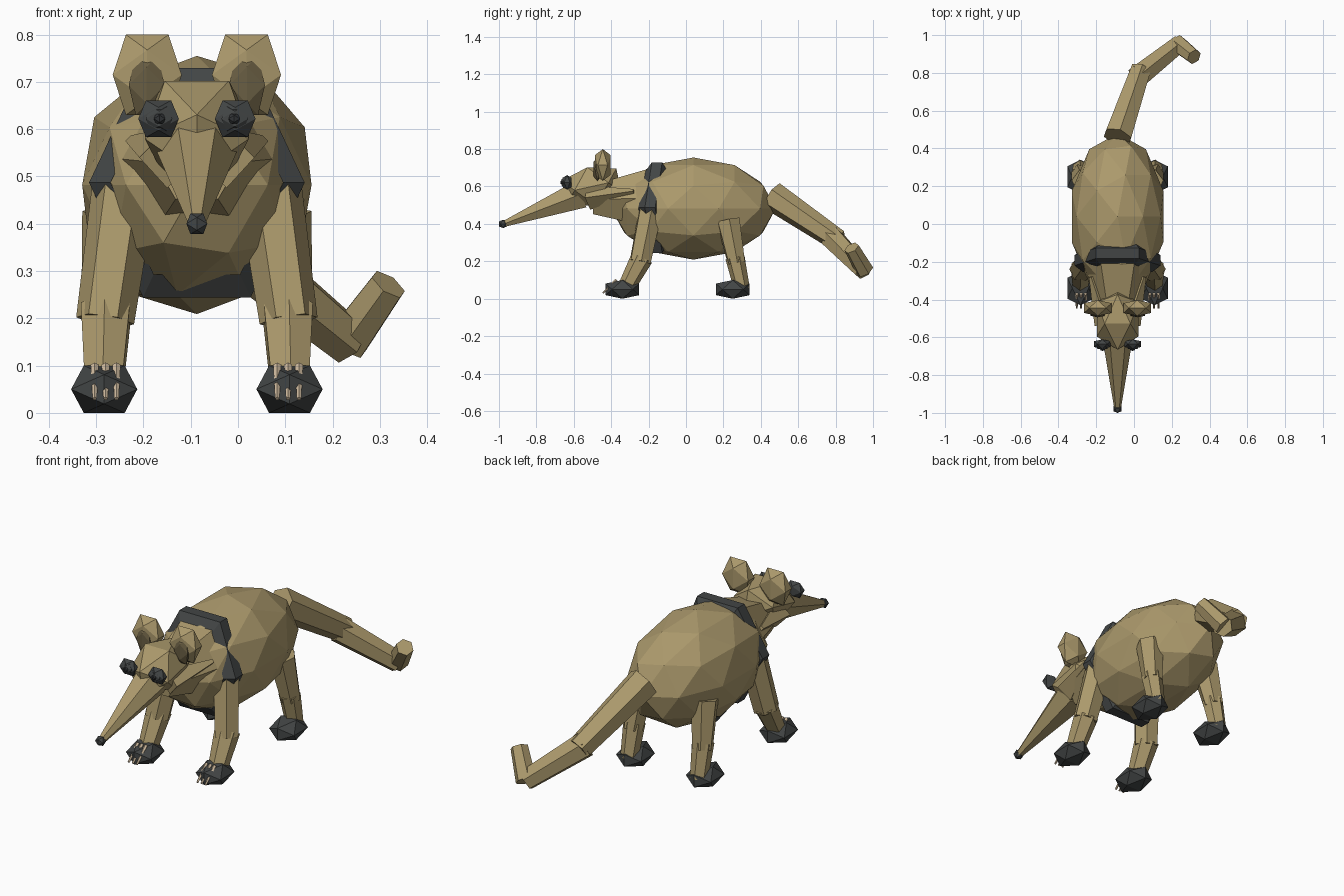
import bpy, bmesh, math
from mathutils import Vector, Matrix

old = bpy.data.objects.get("Cube")
if old:
    bpy.data.objects.remove(old, do_unlink=True)

MID = -0.087  # x of the animal's plane of symmetry


def material(name, color):
    m = bpy.data.materials.new(name)
    m.use_nodes = True
    m.diffuse_color = (*color, 1)
    bsdf = next(n for n in m.node_tree.nodes if n.type == 'BSDF_PRINCIPLED')
    bsdf.inputs["Base Color"].default_value = (*color, 1)
    bsdf.inputs["Roughness"].default_value = 0.9
    return m


FUR = material("tan_fur", (0.41, 0.32, 0.15))
INNER = material("dark_brown", (0.14, 0.11, 0.055))
DARK = material("charcoal", (0.055, 0.06, 0.06))
PUPIL = material("near_black", (0.03, 0.033, 0.036))
CLAW = material("pale_claw", (0.62, 0.49, 0.34))


def finish(name, bm, mat):
    bmesh.ops.recalc_face_normals(bm, faces=bm.faces)
    mesh = bpy.data.meshes.new(name)
    bm.to_mesh(mesh)
    bm.free()
    mesh.materials.append(mat)
    ob = bpy.data.objects.new(name, mesh)
    bpy.context.collection.objects.link(ob)
    return ob


def gem(name, center, radii, mat, pitch=0):
    """Twenty-sided solid with an edge along x at its top."""
    bm = bmesh.new()
    g = (math.sqrt(5) - 1) / 2
    for a in (-1, 1):
        for b in (-g, g):
            for co in ((b, 0, a), (0, a, b), (a, b, 0)):
                bm.verts.new(co)
    bmesh.ops.convex_hull(bm, input=bm.verts)
    place = (Matrix.Translation(center) @ Matrix.Rotation(pitch, 4, 'X')
             @ Matrix.Diagonal((*radii, 1)))
    bm.transform(place)
    return finish(name, bm, mat)


def limb(name, start, end, r1, r2, mat, sides=6, roll=0):
    """Tapered prism between two points."""
    p, q = Vector(start), Vector(end)
    d = q - p
    bm = bmesh.new()
    bmesh.ops.create_cone(bm, cap_ends=True, segments=sides,
                          radius1=r1, radius2=r2, depth=d.length)
    bm.transform(Matrix.Translation((p + q) / 2)
                 @ d.to_track_quat('Z', 'Y').to_matrix().to_4x4()
                 @ Matrix.Rotation(roll, 4, 'Z'))
    return finish(name, bm, mat)


# Body
bm = bmesh.new()
bmesh.ops.create_icosphere(bm, subdivisions=2, radius=1)
bm.transform(Matrix.Translation((MID, 0.04, 0.482))
             @ Matrix.Diagonal((0.255, 0.44, 0.273, 1)))
finish("body", bm, FUR)

# Six-sided collar, bent forward at its sides
bm = bmesh.new()
rings = []
for k in range(6):
    a = math.radians(60 * k)
    y = -0.12 - 0.075 * abs(math.cos(a))
    rings.append([bm.verts.new((MID + 0.228 * s * math.cos(a), y + dy,
                                0.487 + 0.28 * s * math.sin(a)))
                  for s, dy in ((1, 0.03), (1, -0.025), (0.8, -0.06), (0.8, 0.06))])
for k in range(6):
    r, n = rings[k], rings[(k + 1) % 6]
    for j in range(4):
        i = (j + 1) % 4
        bm.faces.new((r[j], r[i], n[i], n[j]))
finish("collar", bm, DARK)

# Neck, head, snout and nose
flat = math.pi / 6
limb("neck", (MID, -0.16, 0.54), (MID, -0.5, 0.53), 0.19, 0.09, FUR, roll=flat)
gem("head", (MID, -0.505, 0.6), (0.11, 0.15, 0.105), FUR, pitch=0.22)
limb("snout", (MID, -0.56, 0.56), (MID, -0.968, 0.402), 0.088, 0.019, FUR, roll=flat)
gem("nose", (MID, -0.978, 0.4), (0.022, 0.022, 0.022), DARK)

# Paired parts
for side, s in (("left", 1), ("right", -1)):
    def at(dx, y, z):
        return (MID + s * dx, y, z)

    limb(side + "_cheek", at(0.06, -0.52, 0.54), at(0.14, -0.28, 0.575),
         0.065, 0.012, FUR, 4)
    gem(side + "_ear", at(0.105, -0.445, 0.715), (0.073, 0.042, 0.085), FUR)
    gem(side + "_inner_ear", at(0.106, -0.474, 0.693), (0.038, 0.02, 0.063), INNER)

    # Eye as three nested solids
    gem(side + "_eye_rim", at(0.081, -0.636, 0.622), (0.043, 0.025, 0.039), DARK)
    gem(side + "_eye", at(0.08, -0.65, 0.622), (0.028, 0.016, 0.026), DARK)
    gem(side + "_pupil", at(0.079, -0.662, 0.622), (0.012, 0.01, 0.012), PUPIL)

    # Front leg
    limb(side + "_front_upper_leg", at(0.155, -0.19, 0.47), at(0.194, -0.245, 0.195),
         0.068, 0.062, FUR)
    limb(side + "_front_lower_leg", at(0.192, -0.235, 0.22), at(0.197, -0.325, 0.05),
         0.06, 0.045, FUR)
    gem(side + "_front_foot", at(0.196, -0.34, 0.05), (0.07, 0.09, 0.05), DARK)
    for k in (-1, 0, 1):
        dx = 0.193 + 0.023 * k
        limb(f"{side}_claw_{k + 2}", at(dx, -0.37, 0.1), at(dx, -0.445, 0.03),
             0.009, 0.005, CLAW, 5)

    # Back leg
    limb(side + "_back_upper_leg", at(0.175, 0.225, 0.42), at(0.195, 0.27, 0.19),
         0.068, 0.05, FUR)
    limb(side + "_back_lower_leg", at(0.193, 0.262, 0.22), at(0.196, 0.3, 0.05),
         0.052, 0.042, FUR)
    gem(side + "_back_foot", at(0.196, 0.25, 0.05), (0.07, 0.09, 0.05), DARK)

# Tail, curling to the left
limb("tail_base", (-0.087, 0.46, 0.55), (0.035, 0.815, 0.31), 0.08, 0.06, FUR)
limb("tail_middle", (0.02, 0.78, 0.325), (0.235, 0.95, 0.15), 0.066, 0.052, FUR)
limb("tail_tip", (0.23, 0.955, 0.15), (0.318, 0.885, 0.272), 0.05, 0.042, FUR)
